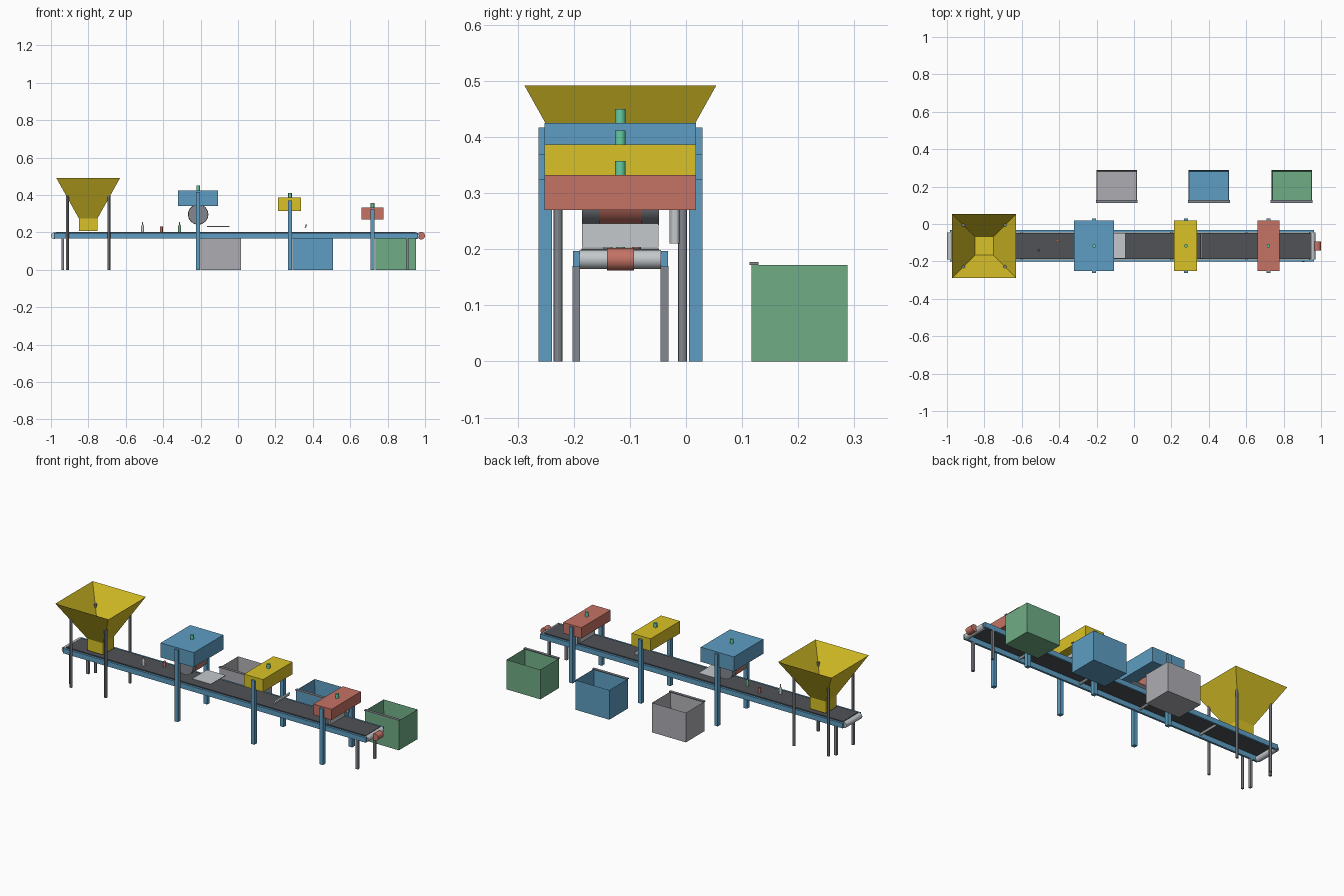
import bpy, bmesh
from math import pi
from mathutils import Matrix, Vector

if "Cube" in bpy.data.objects:
    bpy.data.objects.remove(bpy.data.objects["Cube"])

CY = -0.117  # conveyor centre line


def mat(name, c):
    m = bpy.data.materials.new(name)
    m.diffuse_color = (*c, 1)
    m.use_nodes = True
    m.node_tree.nodes["Principled BSDF"].inputs["Base Color"].default_value = m.diffuse_color
    return m


BLUE = mat("blue", (0.11, 0.34, 0.54))
YELLOW = mat("yellow", (0.70, 0.54, 0.02))
RED = mat("red", (0.56, 0.17, 0.13))
GREEN = mat("green", (0.16, 0.42, 0.24))
MINT = mat("mint", (0.13, 0.6, 0.36))
DARK = mat("dark_rubber", (0.08, 0.085, 0.095))
STEEL = mat("steel", (0.23, 0.25, 0.28))
LIGHT = mat("light_metal", (0.55, 0.58, 0.6))


def finish(name, bm, m, smooth=False):
    me = bpy.data.meshes.new(name)
    bmesh.ops.recalc_face_normals(bm, faces=bm.faces)
    bm.to_mesh(me)
    bm.free()
    ob = bpy.data.objects.new(name, me)
    bpy.context.collection.objects.link(ob)
    if m:
        me.materials.append(m)
    if smooth:
        bpy.ops.object.select_all(action='DESELECT')
        ob.select_set(True)
        bpy.context.view_layer.objects.active = ob
        bpy.ops.object.shade_smooth_by_angle()
    return ob


def box(name, x, y, z, m=None):
    """Box from (min, max) ranges."""
    bm = bmesh.new()
    lo, hi = Vector((x[0], y[0], z[0])), Vector((x[1], y[1], z[1]))
    bmesh.ops.create_cube(bm, size=1, matrix=Matrix.Translation((lo + hi) / 2)
                          @ Matrix.Diagonal((*(hi - lo), 1)))
    return finish(name, bm, m)


def cyl(name, c, r, length, m=None, axis='Z', seg=24):
    bm = bmesh.new()
    rot = Matrix.Rotation(pi / 2, 4, 'X') if axis == 'Y' else Matrix()
    bmesh.ops.create_cone(bm, cap_ends=True, segments=seg, radius1=r, radius2=r,
                          depth=length, matrix=Matrix.Translation(c) @ rot)
    return finish(name, bm, m, True)


def lathe(name, c, profile, m, seg=16):
    """Closed turned body from (radius, height) points."""
    bm = bmesh.new()
    vs = [bm.verts.new((c[0] + r, c[1], c[2] + h)) for r, h in profile]
    es = [bm.edges.new(p) for p in zip(vs, vs[1:])]
    bmesh.ops.spin(bm, geom=vs + es, cent=c, axis=(0, 0, 1), angle=2 * pi, steps=seg)
    bmesh.ops.remove_doubles(bm, verts=bm.verts, dist=1e-5)
    return finish(name, bm, m, True)


# Conveyor: belt, side rails, end rollers, idlers, legs, motor
box("belt", (-0.975, 0.95), (-0.186, -0.048), (0.194, 0.201), DARK)
for s, side in ((-1, "front"), (1, "back")):
    y = CY + s * 0.0785
    box(f"{side}_rail", (-0.983, 0.962), (y - 0.006, y + 0.006), (0.168, 0.197), BLUE)
    for x, end in ((-0.937, "left"), (0.905, "right")):
        box(f"{side}_{end}_leg", (x - 0.007, x + 0.007),
            (y - 0.007, y + 0.007), (0, 0.17), STEEL)
for x in (-0.983, 0.953):
    cyl("end_roller", (x, CY, 0.182), 0.017, 0.145, LIGHT, 'Y')
for x in (-0.6, -0.2, 0.2, 0.6):
    cyl("idler_roller", (x, CY, 0.186), 0.007, 0.146, LIGHT, 'Y', 12)
cyl("drive_motor", (0.98, CY, 0.182), 0.02, 0.048, RED, 'Y')

# Hopper: open funnel, throat and four legs
HX = -0.801
bm = bmesh.new()
rings = []
for h, z in ((0.05, 0.275), (0.171, 0.492)):
    rings.append([bm.verts.new((HX + h * a, CY + h * b, z))
                  for a, b in ((-1, -1), (1, -1), (1, 1), (-1, 1))])
for i in range(4):
    j = (i + 1) % 4
    bm.faces.new((rings[0][i], rings[0][j], rings[1][j], rings[1][i]))
finish("hopper_funnel", bm, YELLOW)
box("hopper_throat", (HX - 0.05, HX + 0.05), (CY - 0.05, CY + 0.05), (0.207, 0.275), YELLOW)
for a in (-1, 1):
    for b in (-1, 1):
        cyl("hopper_leg", (HX + a * 0.111, CY + b * 0.111, 0.2), 0.008, 0.4, STEEL, seg=12)

# Sorting stations: head box, two posts, status lamp
for name, x0, x1, px, z0, z1, m in (
        ("magnet", -0.32, -0.107, -0.213, 0.34, 0.425, BLUE),
        ("eddy", 0.215, 0.337, 0.278, 0.315, 0.387, YELLOW),
        ("optical", 0.66, 0.777, 0.719, 0.27, 0.332, RED)):
    box(f"{name}_head", (x0, x1), (CY - 0.135, CY + 0.135), (z0, z1), m)
    for s in (-1, 1):
        y = CY + s * 0.134
        box(f"{name}_post", (px - 0.011, px + 0.011), (y - 0.012, y + 0.012),
            (0, z1 - 0.008 if name != "eddy" else 0.37), BLUE)
    cyl(f"{name}_lamp", (px, CY, z1 + 0.0125), 0.0095, 0.025, MINT, seg=16)

# Magnet drum with red band, and discharge plate
cyl("magnet_drum", (-0.213, CY, 0.296), 0.053, 0.137, STEEL, 'Y', 32)
cyl("drum_band", (-0.213, CY, 0.296), 0.0545, 0.075, RED, 'Y', 32)
box("discharge_plate", (-0.165, -0.045), (-0.185, -0.049), (0.229, 0.233), LIGHT)

# Tilted splitter bar, deflector and nozzle
bar = box("splitter_bar", (-0.004, 0.004), (-0.068, 0.068), (-0.009, 0.009), LIGHT)
bar.location = (0.363, CY, 0.234)
bar.rotation_euler.y = 0.4
box("deflector", (0.715, 0.723), (-0.185, -0.049), (0.203, 0.246), LIGHT)
cyl("air_nozzle", (0.719, -0.02, 0.245), 0.009, 0.07, LIGHT, seg=12)

# Items travelling on the belt
bottle = [(0, 0), (0.008, 0), (0.008, 0.032), (0.003, 0.042), (0.003, 0.056), (0, 0.056)]
lathe("clear_bottle", (-0.51, -0.139, 0.201), bottle, LIGHT)
cyl("can", (-0.41, -0.088, 0.216), 0.008, 0.03, RED, seg=16)
lathe("green_bottle", (-0.312, CY, 0.201), bottle, GREEN)

# Collection bins: open tops with a front grip bar
for cx, m, name in ((-0.092, None, "metal"), (0.4, BLUE, "plastic"), (0.843, GREEN, "glass")):
    if m is None:
        m = mat("bin_grey", (0.42, 0.42, 0.45))
    bm = bmesh.new()
    bmesh.ops.create_cube(bm, size=1, matrix=Matrix.Translation((cx, 0.2025, 0.086))
                          @ Matrix.Diagonal((0.218, 0.171, 0.172, 1)))
    bm.normal_update()
    top = [f for f in bm.faces if f.normal.z > 0.9]
    bmesh.ops.inset_region(bm, faces=top, thickness=0.009)
    bmesh.ops.translate(bm, verts=top[0].verts, vec=(0, 0, -0.163))
    finish(f"{name}_bin", bm, m)
    box(f"{name}_bin_grip", (cx - 0.112, cx + 0.112), (0.113, 0.129), (0.172, 0.177), STEEL)
